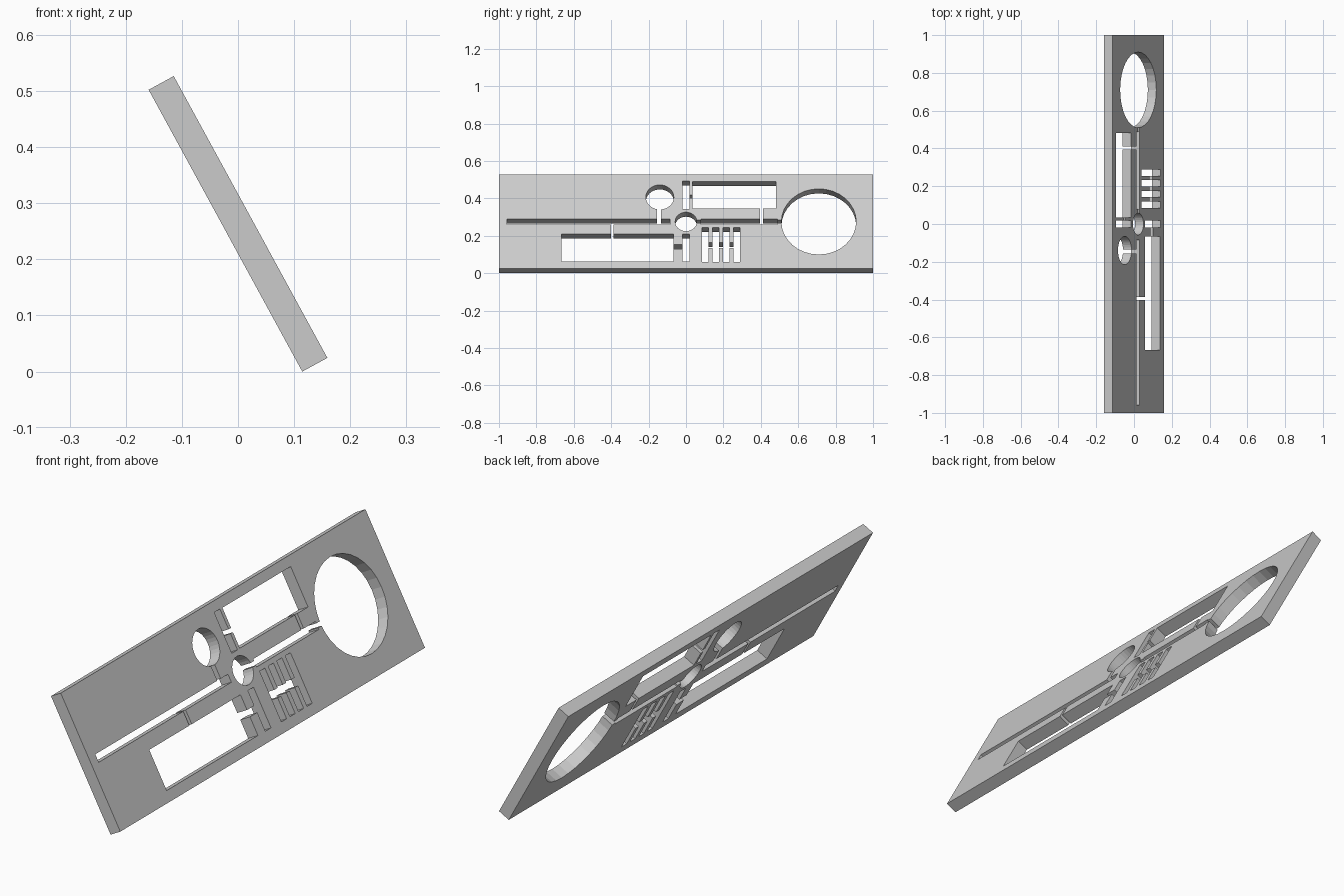
import bpy, bmesh, math
from mathutils import Matrix, Vector

if "Cube" in bpy.data.objects:
    bpy.data.objects.remove(bpy.data.objects["Cube"])

TILT = math.radians(-28.6)
THICK, WIDTH = 0.051, 0.572   # plate thickness and sloped width


def new_object(name, bm):
    me = bpy.data.meshes.new(name)
    bm.to_mesh(me)
    bm.free()
    ob = bpy.data.objects.new(name, me)
    bpy.context.collection.objects.link(ob)
    return ob


def box(name, y0, y1, v0, v1, depth):
    bm = bmesh.new()
    bmesh.ops.create_cube(bm, size=1)
    bmesh.ops.scale(bm, vec=(depth, y1 - y0, v1 - v0), verts=bm.verts)
    bmesh.ops.translate(bm, vec=(0, (y0 + y1) / 2, (v0 + v1) / 2), verts=bm.verts)
    return new_object(name, bm)


def disc(name, y, v, r):
    bm = bmesh.new()
    bmesh.ops.create_cone(bm, cap_ends=True, segments=32, radius1=r, radius2=r, depth=0.2)
    bmesh.ops.rotate(bm, matrix=Matrix.Rotation(math.pi / 2, 3, 'Y'), verts=bm.verts)
    bmesh.ops.translate(bm, vec=(0, y, v), verts=bm.verts)
    return new_object(name, bm)


# Plate, built flat in the y/z plane
plate = box("pierced_plate", -1, 1, -WIDTH / 2, WIDTH / 2, THICK)

# Round openings
cutters = [disc("round_cutter", *c) for c in
           [(0.71, 0, 0.2), (0, 0, 0.058), (-0.14, 0.149, 0.075)]]

# Rectangular openings, slots and narrow links: y0, y1, v0, v1
rects = [
    (-0.957, -0.086, -0.016, 0.017),   # long slot
    (0.08, 0.488, -0.016, 0.017),      # short slot
    (0.04, 0.09, -0.009, 0.009),       # slot to hub
    (0.48, 0.53, -0.009, 0.009),       # slot to large circle
    (0.034, 0.482, 0.079, 0.246),      # upper window
    (-0.019, 0.018, 0.078, 0.247),     # upper small window
    (0.01, 0.04, 0.145, 0.163),        # link between them
    (0.395, 0.411, 0.01, 0.09),        # upper window to slot
    (-0.156, -0.134, 0.01, 0.09),      # circle to slot
    (-0.666, -0.067, -0.243, -0.075),  # lower window
    (-0.019, 0.018, -0.244, -0.076),   # lower small window
    (-0.075, -0.01, -0.166, -0.138),   # link between them
    (-0.402, -0.387, -0.085, -0.01),   # lower window to slot
    (0.1, 0.27, -0.159, -0.126),       # link through the bars
]
# Row of four bars
rects += [(0.086 + i * 0.056, 0.12 + i * 0.056, -0.245, -0.036) for i in range(4)]
cutters += [box("rect_cutter", *r, 0.2) for r in rects]

# Cut every opening
bpy.context.view_layer.objects.active = plate
for c in cutters:
    mod = plate.modifiers.new("cut", 'BOOLEAN')
    mod.operation, mod.solver, mod.object = 'DIFFERENCE', 'EXACT', c
    bpy.ops.object.modifier_apply(modifier=mod.name)
    bpy.data.objects.remove(c)

# Tilt the plate and rest it on the ground
plate.data.transform(Matrix.Rotation(TILT, 4, 'Y'))
low = min(v.co.z for v in plate.data.vertices)
plate.data.transform(Matrix.Translation(Vector((0, 0, -low))))
